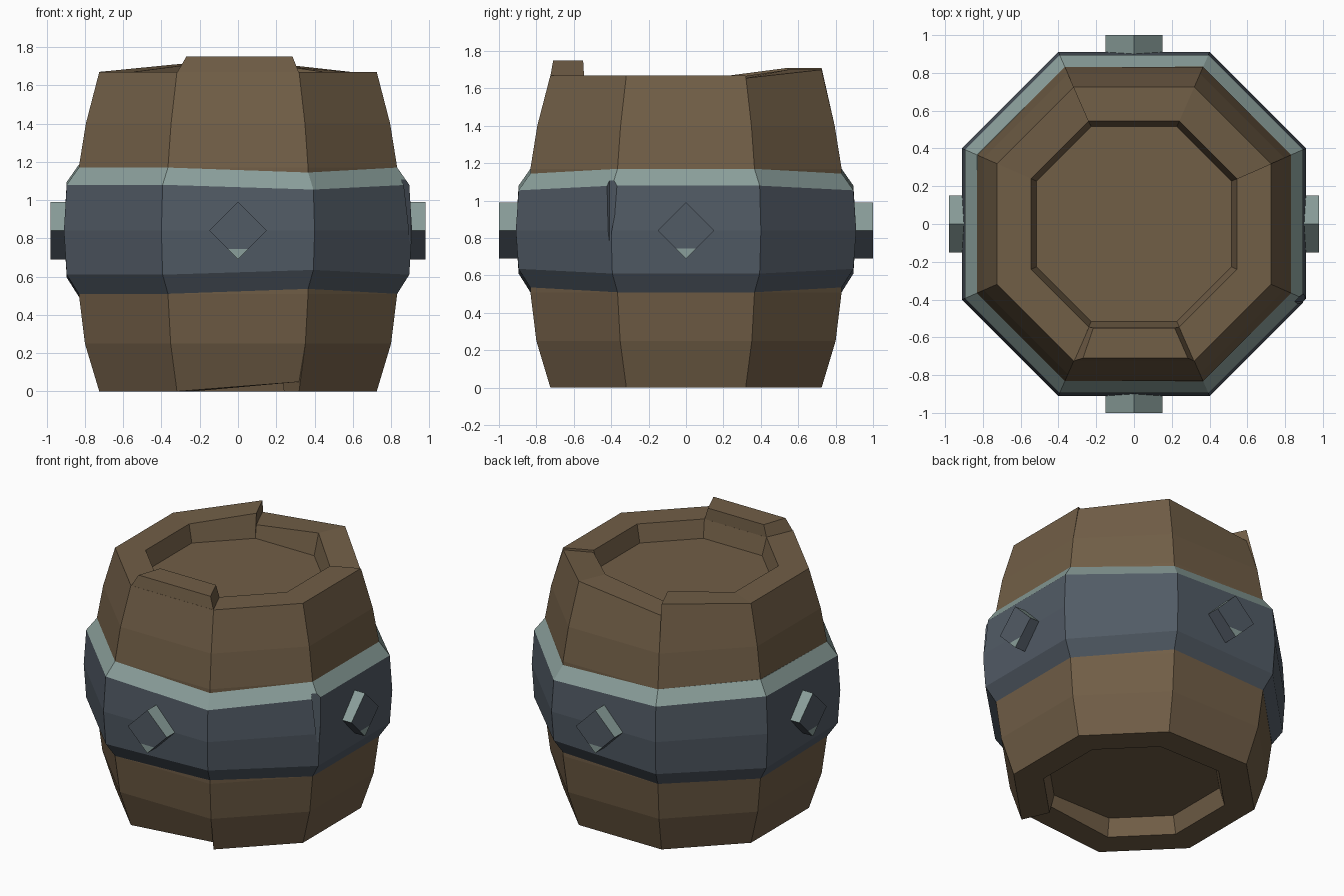
import bpy, bmesh, math
from mathutils import Matrix, Vector

if "Cube" in bpy.data.objects:
    bpy.data.objects.remove(bpy.data.objects["Cube"])


def material(name, rgb):
    m = bpy.data.materials.new(name)
    m.diffuse_color = (*rgb, 1)
    m.use_nodes = True
    m.node_tree.nodes["Principled BSDF"].inputs["Base Color"].default_value = m.diffuse_color
    return m


WOOD = material("brown wood", (0.165, 0.112, 0.062))
STEEL = material("dark steel", (0.083, 0.104, 0.130))
EDGE = material("pale worn steel", (0.255, 0.345, 0.325))


def octagon(r, t=0.44):
    s = t * r
    return [(r, -s), (r, s), (s, r), (-s, r), (-r, s), (-r, -s), (-s, -r), (s, -r)]


def finish(bm, name, mats):
    bmesh.ops.recalc_face_normals(bm, faces=bm.faces)
    me = bpy.data.meshes.new(name)
    bm.to_mesh(me)
    bm.free()
    for m in mats:
        me.materials.append(m)
    ob = bpy.data.objects.new(name, me)
    bpy.context.collection.objects.link(ob)
    return ob


# Staves: eight closed wedges, with uneven ends (stave: start z, end z)
TOP, FLOOR = 1.67, 1.55
top_z = {1: (1.655, 1.70), 2: (1.70, 1.63), 3: (1.71, 1.67)}
bottom_z = {6: (0.0, 0.05)}
profile = [(0.725, 0), (0.80, 0.25), (0.832, 0.51), (0.84, 0.84), (0.832, 1.17),
           (0.795, 1.40), (0.725, TOP), (0.545, TOP), (0.515, FLOOR),
           (0.515, 0.12), (0.545, 0)]
bm = bmesh.new()
for i in range(8):
    sides = []
    for k in (0, 1):
        ring = []
        for r, z in profile:
            x, y = octagon(r)[(i + k) % 8]
            if z == TOP:
                z = top_z.get(i, (TOP, TOP))[k]
            elif z == 0:
                z = bottom_z.get(i, (0, 0))[k]
            ring.append(bm.verts.new((x, y, z)))
        bm.faces.new(ring)
        sides.append(ring)
    a, b = sides
    for j in range(len(a)):
        n = (j + 1) % len(a)
        bm.faces.new((a[j], a[n], b[n], b[j]))
finish(bm, "barrel_staves", [WOOD])

# Recessed lids at top and bottom, as one plug
bm = bmesh.new()
low, high = ([bm.verts.new((x, y, z)) for x, y in octagon(0.517)] for z in (0.12, FLOOR))
bm.faces.new(low)
bm.faces.new(high)
for j in range(8):
    n = (j + 1) % 8
    bm.faces.new((low[j], low[n], high[n], high[j]))
finish(bm, "barrel_lids", [WOOD])

# Raised end of the front stave
bm = bmesh.new()
lower = [(-0.319, -0.725), (0.319, -0.725), (0.24, -0.545), (-0.24, -0.545)]
upper = [(-0.27, -0.71), (0.285, -0.71), (0.215, -0.55), (-0.215, -0.55)]
low = [bm.verts.new((x, y, TOP - 0.005)) for x, y in lower]
high = [bm.verts.new((x, y, 1.75)) for x, y in upper]
bm.faces.new(low)
bm.faces.new(high)
for j in range(4):
    n = (j + 1) % 4
    bm.faces.new((low[j], low[n], high[n], high[j]))
finish(bm, "raised_stave_end", [WOOD])

# Steel band: closed octagonal ring with slightly uneven edges
band_profile = [(0.76, 0.51), (0.832, 0.51), (0.895, 0.61), (0.91, 0.84),
                (0.895, 1.08), (0.832, 1.17), (0.76, 1.17)]
wobble = {2: 0.025, 7: 0.025, 4: -0.015}
bm = bmesh.new()
rings = []
for i in range(8):
    ring = []
    for r, z in band_profile:
        x, y = octagon(r)[i]
        w = wobble.get(i, 0)
        z += -w if z > 0.9 else w if z < 0.7 else 0
        ring.append(bm.verts.new((x, y, z)))
    rings.append(ring)
for i in range(8):
    a, b = rings[i], rings[(i + 1) % 8]
    for j in range(len(a)):
        n = (j + 1) % len(a)
        bm.faces.new((a[j], a[n], b[n], b[j]))
bmesh.ops.recalc_face_normals(bm, faces=bm.faces)
for f in bm.faces:
    f.material_index = 1 if f.normal.z > 0.3 else 0
band = finish(bm, "steel_band", [STEEL, EDGE])


# Tapered nicks cut into the band edges
def nick(loc, r_low, r_high, z0, z1):
    bm = bmesh.new()
    bmesh.ops.create_cone(bm, cap_ends=True, segments=4, radius1=r_low, radius2=r_high,
                          depth=z1 - z0,
                          matrix=Matrix.Translation((*loc, (z0 + z1) / 2)))
    cutter = finish(bm, "nick_cutter", [STEEL])
    cutter.hide_render = True
    mod = band.modifiers.new("nick", "BOOLEAN")
    mod.operation = "DIFFERENCE"
    mod.solver = "EXACT"
    mod.object = cutter
    bpy.context.view_layer.objects.active = band
    bpy.ops.object.modifier_apply(modifier=mod.name)
    bpy.data.objects.remove(cutter)


nick((0.905, -0.41), 0.004, 0.07, 0.74, 1.22)
nick((-0.57, 0.755), 0.055, 0.004, 0.46, 0.75)

# Diamond studs on the four main sides, with a pale lower tip
outline = [(0, 0.99), (-0.15, 0.84), (-0.055, 0.745), (0, 0.69), (0.055, 0.745), (0.15, 0.84)]
for name, angle, reach in (("front", 0, 1.0), ("right", 90, 0.98),
                           ("back", 180, 1.0), ("left", 270, 0.98)):
    bm = bmesh.new()
    back = [bm.verts.new((x, -0.86, z)) for x, z in outline]
    face = [bm.verts.new((x, -reach, z)) for x, z in outline]
    bm.faces.new(back)
    bm.faces.new([face[k] for k in (0, 1, 2, 4, 5)])
    tip = bm.faces.new(face[2:5])
    for j in range(6):
        n = (j + 1) % 6
        bm.faces.new((back[j], back[n], face[n], face[j]))
    bmesh.ops.recalc_face_normals(bm, faces=bm.faces)
    for f in bm.faces:
        f.material_index = 1 if f.normal.z > 0.3 or f == tip else 0
    bm.transform(Matrix.Rotation(math.radians(angle), 4, "Z"))
    finish(bm, name + "_stud", [STEEL, EDGE])
